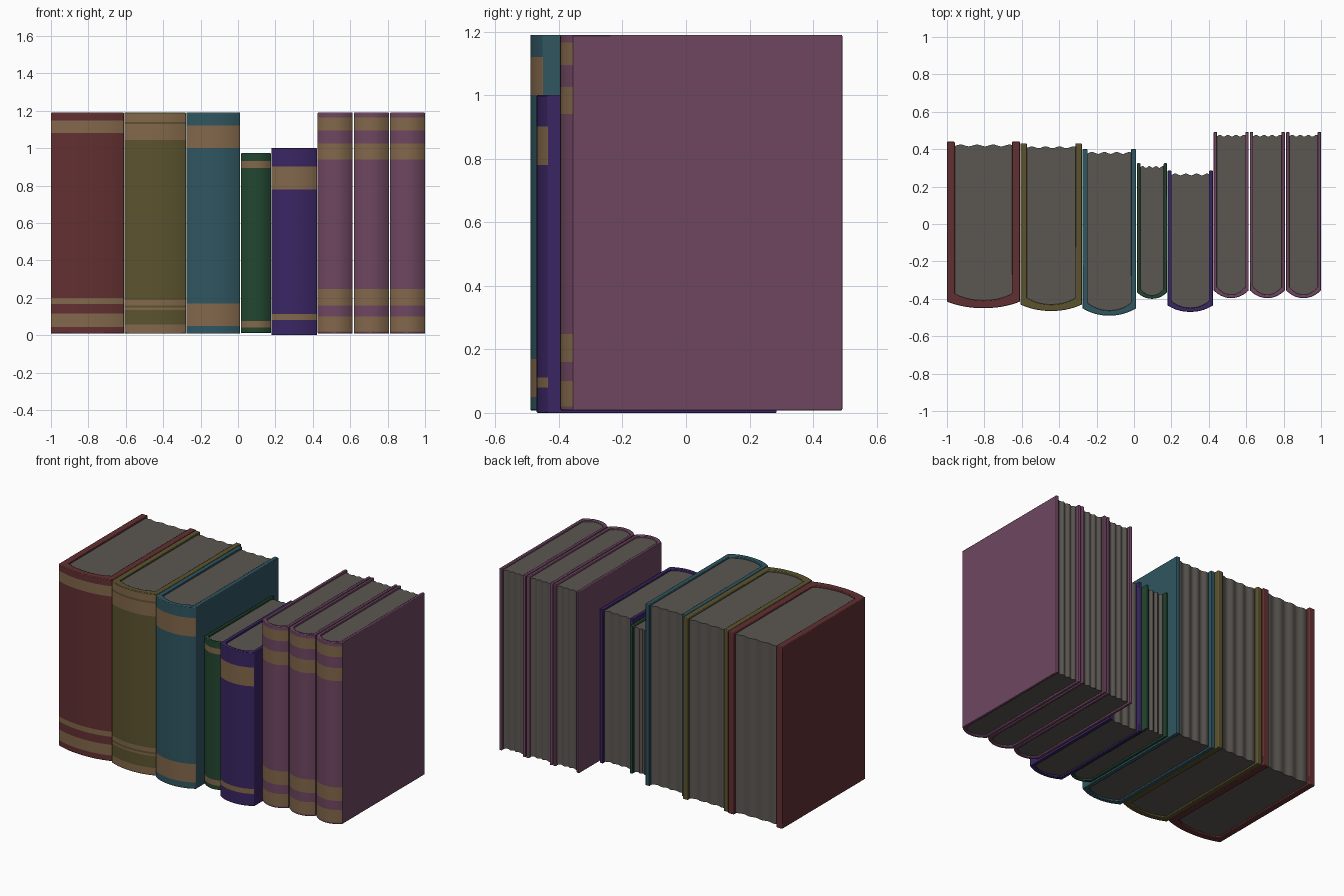
import bpy, bmesh, math

if "Cube" in bpy.data.objects:
    bpy.data.objects.remove(bpy.data.objects["Cube"])


def material(name, rgb):
    m = bpy.data.materials.new(name)
    m.diffuse_color = (*rgb, 1)
    m.use_nodes = True
    m.node_tree.nodes["Principled BSDF"].inputs["Base Color"].default_value = m.diffuse_color
    return m


PAPER = material("paper_grey", (0.105, 0.095, 0.085))
TAN = material("tan_band", (0.225, 0.137, 0.070))
COLOURS = {
    "red": material("dark_red", (0.122, 0.029, 0.031)),
    "olive": material("olive", (0.105, 0.086, 0.028)),
    "teal": material("teal", (0.029, 0.092, 0.117)),
    "green": material("dark_green", (0.016, 0.062, 0.029)),
    "indigo": material("indigo", (0.042, 0.019, 0.125)),
    "mauve": material("mauve", (0.157, 0.062, 0.120)),
}
SEG = 14  # segments across a rounded spine


def finish(bm, name, mats):
    bmesh.ops.recalc_face_normals(bm, faces=bm.faces)
    me = bpy.data.meshes.new(name)
    bm.to_mesh(me)
    bm.free()
    for m in mats:
        me.materials.append(m)
    ob = bpy.data.objects.new(name, me)
    bpy.context.collection.objects.link(ob)
    bpy.ops.object.select_all(action='DESELECT')
    bpy.context.view_layer.objects.active = ob
    ob.select_set(True)
    bpy.ops.object.shade_smooth_by_angle(angle=math.radians(35))
    return ob


def spine_arc(x0, x1, corner, sag):
    """Rounded spine from left to right, bulging towards -y."""
    pts = []
    for i in range(SEG + 1):
        u = -math.cos(math.pi * i / SEG)
        pts.append(((x0 + x1) / 2 + u * (x1 - x0) / 2,
                    corner - sag * (1 - abs(u) ** 2.2)))
    return pts


def book(name, colour, x0, x1, back, corner, front, z0, z1, t, bands):
    sag = corner - front
    # Cover: U-shaped section, with rings at every band edge
    outer = [(x0, back)] + spine_arc(x0, x1, corner, sag) + [(x1, back)]
    a, b = x0 + t, x1 - t
    inner = [(a, back)] + spine_arc(a, b, corner + t, sag) + [(b, back)]
    loop = outer + inner[::-1]
    n, k = len(loop), len(outer)
    levels = sorted({z0, z1, *[z for band in bands for z in band]})
    bm = bmesh.new()
    rings = [[bm.verts.new((x, y, z)) for x, y in loop] for z in levels]
    for lo, hi, zl, zh in zip(rings, rings[1:], levels, levels[1:]):
        banded = any(p <= (zl + zh) / 2 <= q for p, q in bands)
        for i in range(n):
            j = (i + 1) % n
            f = bm.faces.new((lo[i], lo[j], hi[j], hi[i]))
            f.material_index = int(banded and 1 <= i < k - 2)
    for r in (rings[0], rings[-1]):
        for i in range(k - 1):
            bm.faces.new((r[i], r[i + 1], r[n - 2 - i], r[n - 1 - i]))
    cover = finish(bm, name + "_cover", [COLOURS[colour], TAN])
    bev = cover.modifiers.new("soft_edges", 'BEVEL')
    bev.width = 0.004
    bev.segments = 2
    bev.limit_method = 'ANGLE'
    bev.angle_limit = math.radians(50)

    # Page block: fills the cover, gently wavy fore edge
    count = 24
    fore = [(b + (a - b) * i / count,
             back - 0.02 + 0.005 * math.sin(math.tau * 3.5 * i / count + 0.6))
            for i in range(count + 1)]
    prof = spine_arc(a, b, corner + t, sag) + fore
    bm = bmesh.new()
    face = bm.faces.new([bm.verts.new((x, y, z0 + 0.01)) for x, y in prof])
    res = bmesh.ops.extrude_face_region(bm, geom=[face], use_keep_orig=True)
    for v in res["geom"]:
        if isinstance(v, bmesh.types.BMVert):
            v.co.z = z1 - 0.012
    finish(bm, name + "_pages", [PAPER])


book("red_book", "red", -1.0, -0.61, 0.44, -0.415, -0.45, 0.008, 1.19, 0.042,
     [(0.045, 0.115), (0.167, 0.2), (1.08, 1.147)])
book("olive_book", "olive", -0.608, -0.278, 0.43, -0.43, -0.465, 0.008, 1.19, 0.035,
     [(0.013, 0.058), (0.135, 0.148), (0.16, 0.187), (1.043, 1.128), (1.14, 1.182)])
book("teal_book", "teal", -0.276, 0.012, 0.40, -0.45, -0.49, 0.008, 1.19, 0.028,
     [(0.05, 0.17), (1.0, 1.12)])
book("green_book", "green", 0.016, 0.177, 0.325, -0.365, -0.40, 0.012, 0.973, 0.018,
     [(0.04, 0.075), (0.895, 0.932)])
book("indigo_book", "indigo", 0.179, 0.422, 0.285, -0.435, -0.47, 0.0, 1.0, 0.022,
     [(0.08, 0.112), (0.78, 0.902)])
# Matching set of three
for i in range(3):
    x = 0.426 + 0.1935 * i
    book(f"mauve_book_{i + 1}", "mauve", x, x + 0.187, 0.492, -0.355, -0.396,
         0.008, 1.19, 0.018,
         [(0.02, 0.1), (0.16, 0.248), (0.94, 1.025), (1.095, 1.165)])
